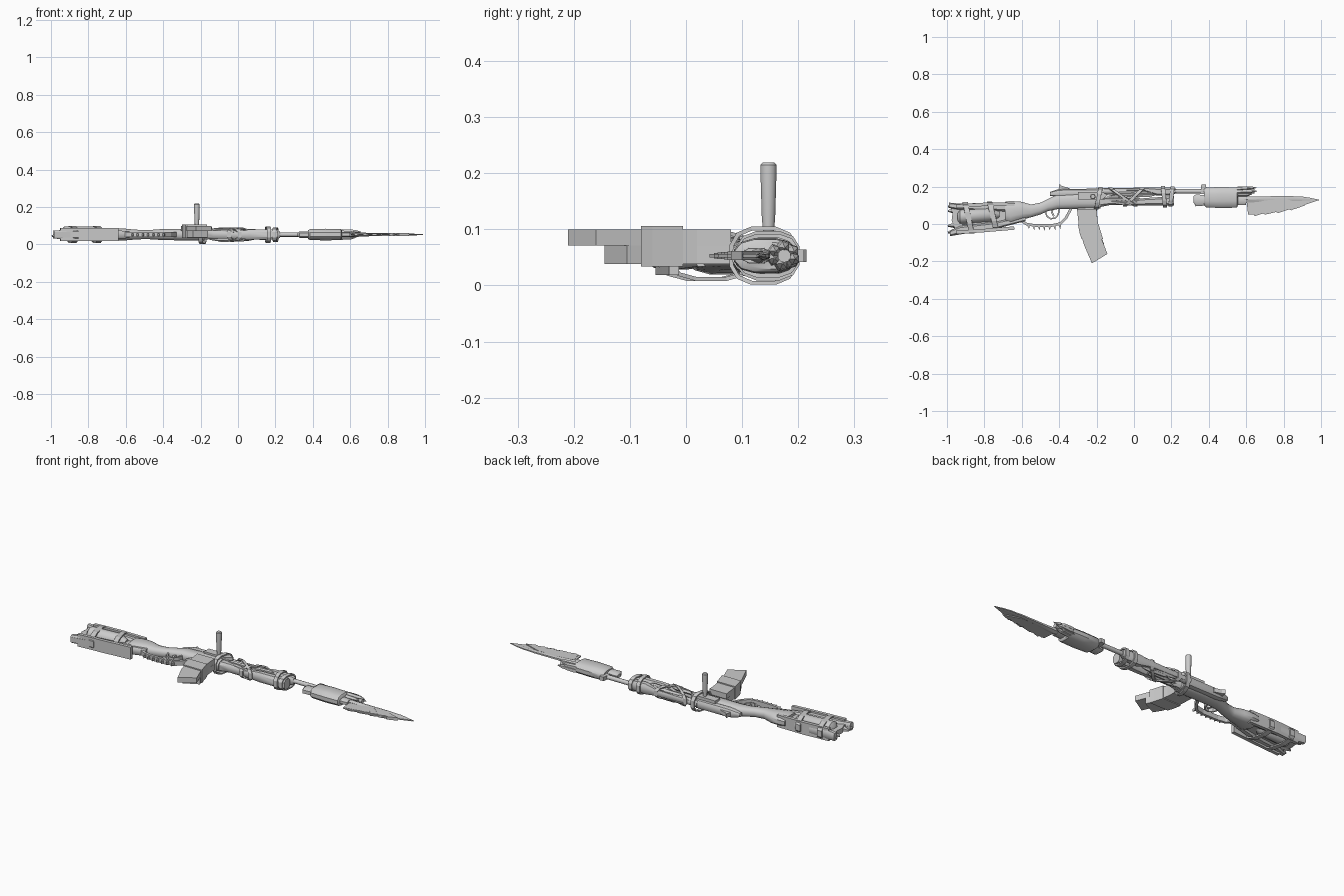
import bpy, bmesh, math, random
from mathutils import Vector

if "Cube" in bpy.data.objects:
    bpy.data.objects.remove(bpy.data.objects["Cube"])
random.seed(4)
ZC = 0.053


def finish(name, bm, smooth=False):
    bmesh.ops.recalc_face_normals(bm, faces=bm.faces)
    me = bpy.data.meshes.new(name)
    bm.to_mesh(me)
    bm.free()
    ob = bpy.data.objects.new(name, me)
    bpy.context.collection.objects.link(ob)
    if smooth:
        bpy.context.view_layer.objects.active = ob
        ob.select_set(True)
        bpy.ops.object.shade_smooth_by_angle(angle=math.radians(40))
        ob.select_set(False)
    return ob


def skin(bm, rings, closed=False):
    n = len(rings[0])
    pairs = list(zip(rings, rings[1:])) + ([(rings[-1], rings[0])] if closed else [])
    for a, b in pairs:
        for i in range(n):
            bm.faces.new((a[i], a[(i + 1) % n], b[(i + 1) % n], b[i]))
    if not closed:
        bm.faces.new(rings[0])
        bm.faces.new(rings[-1])


def loft(name, stations, n=12, z=ZC, power=1.0):
    """Stations along x: (x, y_bottom, y_top, half thickness in z)."""
    bm = bmesh.new()
    rings = []
    for x, y0, y1, rz in stations:
        ring = []
        for i in range(n):
            a = 2 * math.pi * (i + 0.5) / n
            c, s = math.cos(a), math.sin(a)
            c, s = (math.copysign(abs(v) ** power, v) for v in (c, s))
            ring.append(bm.verts.new((x, (y0 + y1) / 2 + c * (y1 - y0) / 2, z + s * rz)))
        rings.append(ring)
    skin(bm, rings)
    return finish(name, bm, True)


def prism(name, pts, z0, z1):
    bm = bmesh.new()
    skin(bm, [[bm.verts.new((x, y, z)) for x, y in pts] for z in (z0, z1)])
    return finish(name, bm)


def strap(name, x, y, ry, rz, width, skew=0.0, z=ZC, thick=0.007, n=12):
    """Flat band looped round the gun; skew leans it along x."""
    bm = bmesh.new()
    rings = []
    for i in range(n):
        a = 2 * math.pi * (i + 0.5) / n
        c, s = math.cos(a), math.sin(a)
        c, s = (math.copysign(abs(v) ** 0.75, v) for v in (c, s))
        rings.append([bm.verts.new((x + skew * c + w, y + c * (ry - t), z + s * (rz - t)))
                      for w, t in ((-width / 2, 0), (width / 2, 0),
                                   (width / 2, thick), (-width / 2, thick))])
    skin(bm, rings, True)
    return finish(name, bm)


def bar(name, pts, ry, rz, z=ZC):
    """Rectangular bar following a path in the xy plane."""
    bm = bmesh.new()
    rings = []
    P = [Vector(p) for p in pts]
    for i, p in enumerate(P):
        d = (P[min(i + 1, len(P) - 1)] - P[max(i - 1, 0)]).normalized()
        q = Vector((-d.y, d.x)) * ry
        rings.append([bm.verts.new((p.x + q.x * u, p.y + q.y * u, z + w * rz))
                      for u, w in ((-1, -1), (1, -1), (1, 1), (-1, 1))])
    skin(bm, rings)
    return finish(name, bm)


def splinter(name, a, b, r, z0, z1):
    """Five-sided shard pointed at both ends."""
    bm = bmesh.new()
    A, B = Vector((*a, z0)), Vector((*b, z1))
    d = (B - A).normalized()
    u = d.cross(Vector((0, 0, 1))).normalized()
    v = d.cross(u)
    rings = []
    for t, k in ((0, .3), (.2, 1), (.75, .9), (1, .1)):
        rings.append([bm.verts.new(A.lerp(B, t) + (u * math.cos(i * 1.2566) + v * math.sin(i * 1.2566)) * r * k)
                      for i in range(5)])
    skin(bm, rings)
    return finish(name, bm)


# Butt: two splintered slats, thin core, bottle and straps
loft("butt_top_slat", [(-.99, .085, .115, .022), (-.93, .075, .11, .026),
                       (-.75, .07, .115, .026), (-.6, .06, .11, .022)], 8, power=.6)
loft("butt_bottom_slat", [(-.985, -.065, -.035, .022), (-.93, -.055, -.01, .026),
                          (-.75, -.03, .01, .026), (-.58, .015, .045, .02)], 8, power=.6)
prism("butt_core", [(-.99, .11), (-.97, .06), (-.975, .02), (-.96, -.02), (-.985, -.065),
                    (-.8, -.035), (-.6, .02), (-.6, .1), (-.8, .1)], .038, .066)
loft("butt_bottle", [(-.945, .02, .055, .018), (-.93, 0, .077, .038), (-.76, .012, .09, .038),
                     (-.74, .025, .077, .026), (-.72, .035, .067, .016)], 12, z=.06)
for i, y in enumerate((-.045, -.01, .07, .095)):
    splinter(f"butt_splinter_{i}", (-.995, y), (-.84, y * .8 + .02), .016, .045, .062)
for i, (x, y, ry) in enumerate(((-.885, .033, .087), (-.755, .045, .078))):
    strap(f"butt_strap_{i}", x, y, ry, .046, .028, -.018)
for i, y in enumerate((.105, -.035)):
    bar(f"butt_long_strap_{i}", [(-.95, y - .01), (-.8, y), (-.64, y * .9 + .01)], .009, .034)

# Wrist and main stock
loft("stock", [(-.69, .015, .12, .028), (-.66, .0, .125, .034), (-.6, .022, .12, .032),
               (-.55, .035, .105, .027), (-.5, .05, .115, .025), (-.46, .068, .135, .026),
               (-.41, .078, .16, .03), (-.3, .08, .168, .032), (-.18, .082, .165, .032)], 12, power=.8)

# Receiver with rear sight, chamber
loft("receiver", [(-.45, .15, .172, .012), (-.41, .145, .185, .022), (-.38, .145, .188, .026),
                  (-.19, .145, .19, .026)], 10, power=.8)
prism("rear_sight", [(-.405, .175), (-.398, .215), (-.385, .203), (-.345, .192), (-.345, .175)], .042, .064)
prism("ejection_cover", [(-.3, .13), (-.3, .172), (-.17, .172), (-.14, .155), (-.17, .13)], .06, .094)

# Bolt handle standing out of the side
bm = bmesh.new()
rings = []
for z, r in ((.07, .01), (.1, .0105), (.12, .0125), (.2, .015), (.215, .015), (.219, .011)):
    rings.append([bm.verts.new((-.22 + r * math.cos(i * math.pi / 5), .147 + r * math.sin(i * math.pi / 5), z))
                  for i in range(10)])
skin(bm, rings)
finish("bolt_handle", bm, True)

# Trigger, trigger guard and spiked knuckle guard
bar("trigger_guard", [(-.475, .07), (-.465, .04), (-.445, .028), (-.42, .032), (-.405, .05), (-.4, .085)], .004, .012)
bar("trigger", [(-.435, .085), (-.438, .06), (-.428, .042)], .005, .006)
bar("knuckle_guard", [(-.61, .022), (-.575, .0), (-.53, -.008), (-.44, -.008), (-.395, .002),
                      (-.365, .03), (-.335, .085)], .007, .013)
for i in range(7):
    x = -.565 + i * .028
    y = -.01 + abs(i - 3) ** 2 * .0008
    prism(f"guard_spike_{i}", [(x - .007, y), (x + .007, y), (x + .004, y - .026)], .046, .060)

# Paired curved magazines with a wrap
prism("long_magazine", [(-.305, .08), (-.2, .08), (-.195, .02), (-.18, -.06), (-.142, -.16),
                        (-.225, -.21), (-.268, -.11), (-.295, -.01)], .071, .1)
prism("short_magazine", [(-.3, .1), (-.2, .1), (-.195, .02), (-.18, -.06), (-.16, -.105),
                         (-.24, -.145), (-.268, -.1), (-.295, -.01)], .038, .071)
prism("magazine_wrap", [(-.299, -.005), (-.188, -.005), (-.172, -.06), (-.165, -.08),
                        (-.28, -.08), (-.29, -.05)], .034, .106)

# Barrel
loft("barrel", [(x, .163, .187, .012) for x in (-.2, .2, .645)], 10)
loft("barrel_sleeve", [(-.2, .155, .195, .02), (-.08, .16, .19, .016)], 10)

# Broken fore-end: boards, splinters, straps
loft("fore_end_lower", [(-.2, .085, .15, .03), (-.13, .1, .14, .024), (-.02, .1, .13, .022),
                        (.06, .098, .14, .028), (.215, .098, .15, .028)], 8, power=.7)
loft("fore_end_upper", [(-.16, .18, .192, .012), (.05, .178, .195, .018), (.12, .15, .197, .03),
                        (.2, .15, .195, .028), (.225, .165, .19, .018)], 8, power=.7)
for i in range(10):
    x, y = random.uniform(-.17, -.02), random.uniform(.115, .185)
    z = ZC + random.choice((-1, 1)) * random.uniform(.01, .026)
    splinter(f"fore_end_splinter_{i}", (x + random.uniform(.12, .2), y + random.uniform(-.02, .015)),
             (x, y), .011, z, z + random.uniform(-.006, .006))
for i, (x, y, ry, rz, sk) in enumerate(((-.19, .138, .062, .053, .012), (-.06, .145, .052, .04, -.07),
                                        (.0, .145, .052, .038, .05), (.16, .146, .058, .045, -.006),
                                        (.2, .146, .055, .04, .006))):
    strap(f"fore_end_strap_{i}", x, y, ry, rz, .022, sk)

# Muzzle wrap holding the bayonet grip
loft("muzzle_wrap", [(.375, .1, .19, .024), (.385, .087, .197, .03), (.47, .084, .199, .032),
                     (.55, .086, .197, .03), (.556, .1, .19, .024)], 12, power=.8)
loft("bayonet_grip", [(.318, .115, .15, .01), (.33, .093, .16, .018), (.39, .098, .155, .018),
                      (.6, .1, .15, .014)], 8, power=.7)
prism("front_sight", [(.355, .16), (.36, .21), (.385, .21), (.39, .16)], .042, .064)
for i in range(7):
    a = i * math.pi / 3.2 - .4
    splinter(f"muzzle_tatter_{i}", (.53, .172 + .018 * math.cos(a)), (random.uniform(.62, .66), .176 + .02 * math.cos(a)),
             .012, ZC + .018 * math.sin(a), ZC + .014 * math.sin(a))

# Ragged bayonet: thick spine, thin edge and overlapping shards
prism("bayonet_edge", [(.6, .142), (.61, .05), (.64, .05), (.645, .042), (.69, .056), (.7, .05), (.76, .064),
                       (.77, .058), (.83, .078), (.84, .073), (.9, .098), (.985, .127), (.9, .147), (.8, .148)],
      .05, .056)
loft("bayonet_spine", [(.59, .11, .15, .014), (.7, .118, .15, .009), (.83, .122, .152, .007),
                       (.93, .122, .144, .005), (.99, .126, .13, .002)], 6)
for i in range(6):
    x = .605 + i * .035
    prism(f"bayonet_shard_{i}", [(x, .13), (x + .025, .137), (x + .075 + i * .012, .06 + i * .008),
                                 (x + .02 + i * .012, .05 + i * .006)], .048 - i * .0006, .058 + i * .0006)
